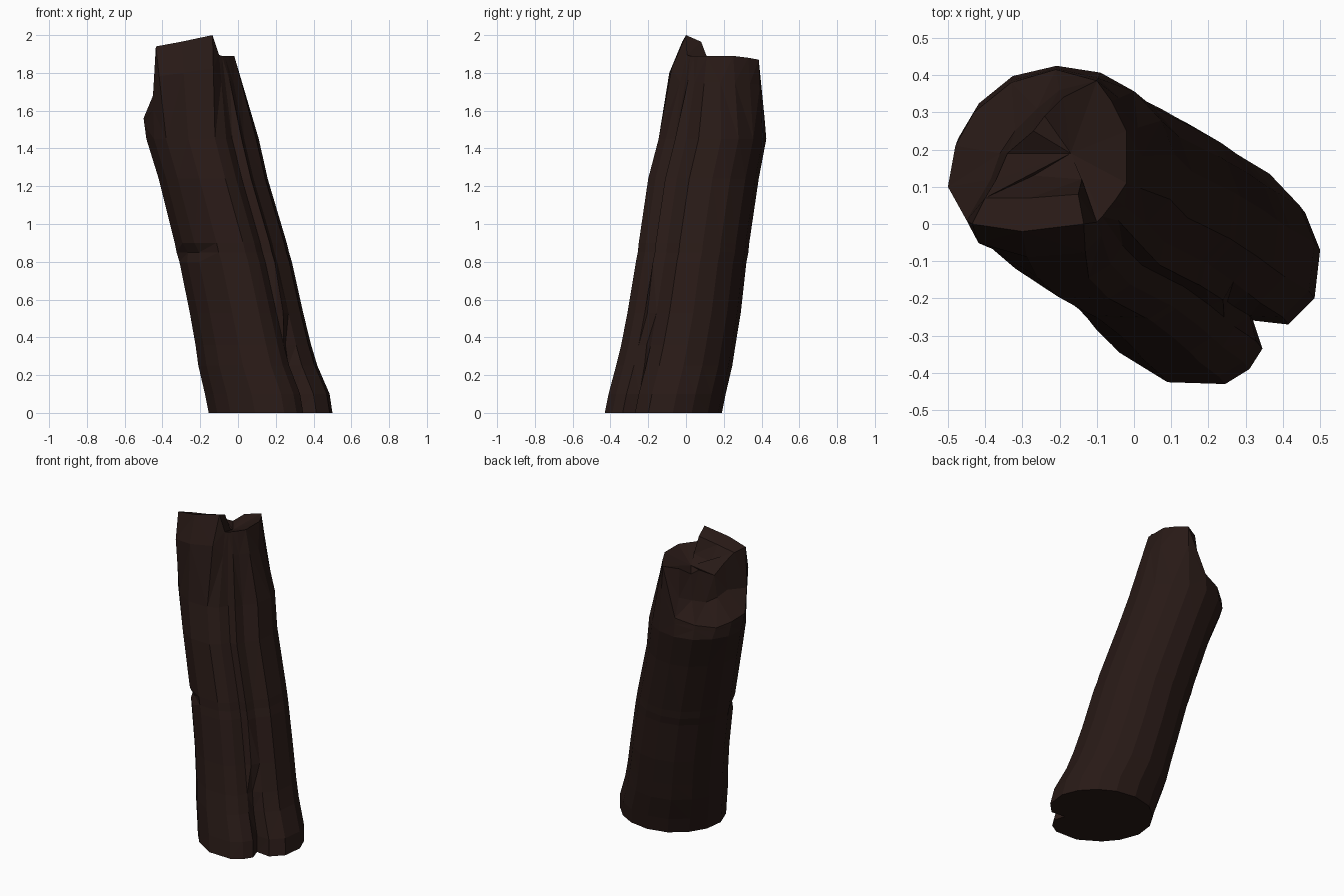
import bpy, bmesh
from mathutils import Vector

if "Cube" in bpy.data.objects:
    bpy.data.objects.remove(bpy.data.objects["Cube"])

# base outline, counter-clockwise from the right; index 15 is the split in the bark
BASE = [(.50, -.07), (.46, .03), (.38, .115), (.28, .17), (.15, .19), (.02, .16),
        (-.08, .08), (-.14, -.02), (-.155, -.14), (-.11, -.26), (-.04, -.345),
        (.09, -.425), (.245, -.43), (.31, -.39), (.345, -.335), (.40, -.335),
        (.415, -.27), (.485, -.20)]
N = len(BASE)
SPLIT = 15

# trunk extents: z, x min, x max, y min, y max, split depth
RINGS = [(0, -.155, .50, -.43, .19, .11), (.10, -.175, .485, -.41, .21, .10),
         (.25, -.21, .42, -.37, .245, .08), (.36, -.225, .387, -.343, .262, .06),
         (.53, -.255, .345, -.31, .29, .02), (.80, -.31, .285, -.265, .32, 0),
         (.85, -.325, .27, -.255, .33, 0), (.90, -.335, .258, -.25, .335, 0),
         (1.24, -.42, .157, -.20, .385, 0), (1.45, -.485, .11, -.145, .425, 0)]

# broken rim, one point per side
RIM = [(-.02, .18, 1.89), (-.02, .25, 1.89), (-.06, .33, 1.88), (-.10, .385, 1.87),
       (-.21, .415, 1.57), (-.33, .38, 1.54), (-.43, .30, 1.52), (-.48, .21, 1.54),
       (-.50, .10, 1.56), (-.45, .01, 1.68), (-.435, 0, 1.94), (-.30, -.02, 1.965),
       (-.135, 0, 2.0), (-.10, .005, 1.895), (-.085, .02, 1.89), (-.07, .04, 1.89),
       (-.05, .065, 1.89), (-.02, .11, 1.89)]

bm = bmesh.new()


def ring(points):
    return [bm.verts.new(p) for p in points]


def bridge(a, b, closed=True):
    n = len(a)
    for i in range(n if closed else n - 1):
        j = (i + 1) % n
        bm.faces.new((a[i], a[j], b[j], b[i]))


def section(z, x0, x1, y0, y1, depth):
    pts = []
    for i, (bx, by) in enumerate(BASE):
        x = x0 + (bx + .155) / .655 * (x1 - x0)
        y = y0 + (by + .43) / .62 * (y1 - y0)
        inset = depth if i == SPLIT else 0
        if z == .85 and i in (9, 10):       # small dent in the bark
            inset = .022
        c = Vector(((x0 + x1) / 2, (y0 + y1) / 2, z))
        p = Vector((x, y, z))
        pts.append(p + (c - p).normalized() * inset)
    return pts


# trunk sides
rings = [ring(section(*r)) for r in RINGS]
mid = []
for i in range(N):
    p = rings[-1][i].co.lerp(Vector(RIM[i]), .68)
    if 10 <= i <= 12:
        p.y -= .03
    mid.append(p)
rings.append(ring(mid))
rim = ring(RIM)
rings.append(rim)
for a, b in zip(rings, rings[1:]):
    bridge(a, b)
bm.faces.new(rings[0][::-1])

# lower ledge and torn step at the back left
foot = ring([(-.20, .36, 1.68), (-.26, .31, 1.66), (-.32, .25, 1.64),
             (-.36, .19, 1.66), (-.385, .12, 1.69)])
step = ring([(-.19, .34, 1.86), (-.24, .29, 1.82), (-.27, .25, 1.84),
             (-.34, .19, 1.80), (-.37, .12, 1.87)])
bridge(rim[4:9], foot, False)
bridge(foot, step, False)

# tall splintered ridge at the front
crest = ring([(-.40, .07, 1.92), (-.28, .07, 1.94), (-.15, .08, 1.965)])
drop = ring([(-.27, .13, 1.85), (-.14, .12, 1.86)])
bridge(rim[10:13], crest, False)
for f in ((rim[8], rim[9], foot[4]), (rim[9], step[4], foot[4]),
          (rim[9], rim[10], crest[0], step[4]),
          (rim[3], rim[4], foot[0]), (rim[3], foot[0], step[0]),
          (rim[12], rim[13], crest[2]), (crest[0], crest[1], drop[0]),
          (crest[1], crest[2], drop[1], drop[0]), (crest[2], rim[13], drop[1])):
    bm.faces.new(f)

# hollow broken top
hollow = bm.verts.new((-.17, .19, 1.82))
loop = step + [crest[0]] + drop + rim[13:] + rim[:4]
for i, v in enumerate(loop):
    bm.faces.new((v, loop[(i + 1) % len(loop)], hollow))

# split long bent quads so facets stay crisp
bmesh.ops.triangulate(bm, faces=[f for f in bm.faces if len(f.verts) == 4])
bmesh.ops.recalc_face_normals(bm, faces=bm.faces)
mesh = bpy.data.meshes.new("broken_trunk")
bm.to_mesh(mesh)
bm.free()
trunk = bpy.data.objects.new("broken_trunk", mesh)
bpy.context.collection.objects.link(trunk)

# dark charred bark
bark = bpy.data.materials.new("dark_bark")
bark.diffuse_color = (.021, .010, .008, 1)
bark.use_nodes = True
bark.node_tree.nodes["Principled BSDF"].inputs["Base Color"].default_value = bark.diffuse_color
mesh.materials.append(bark)
